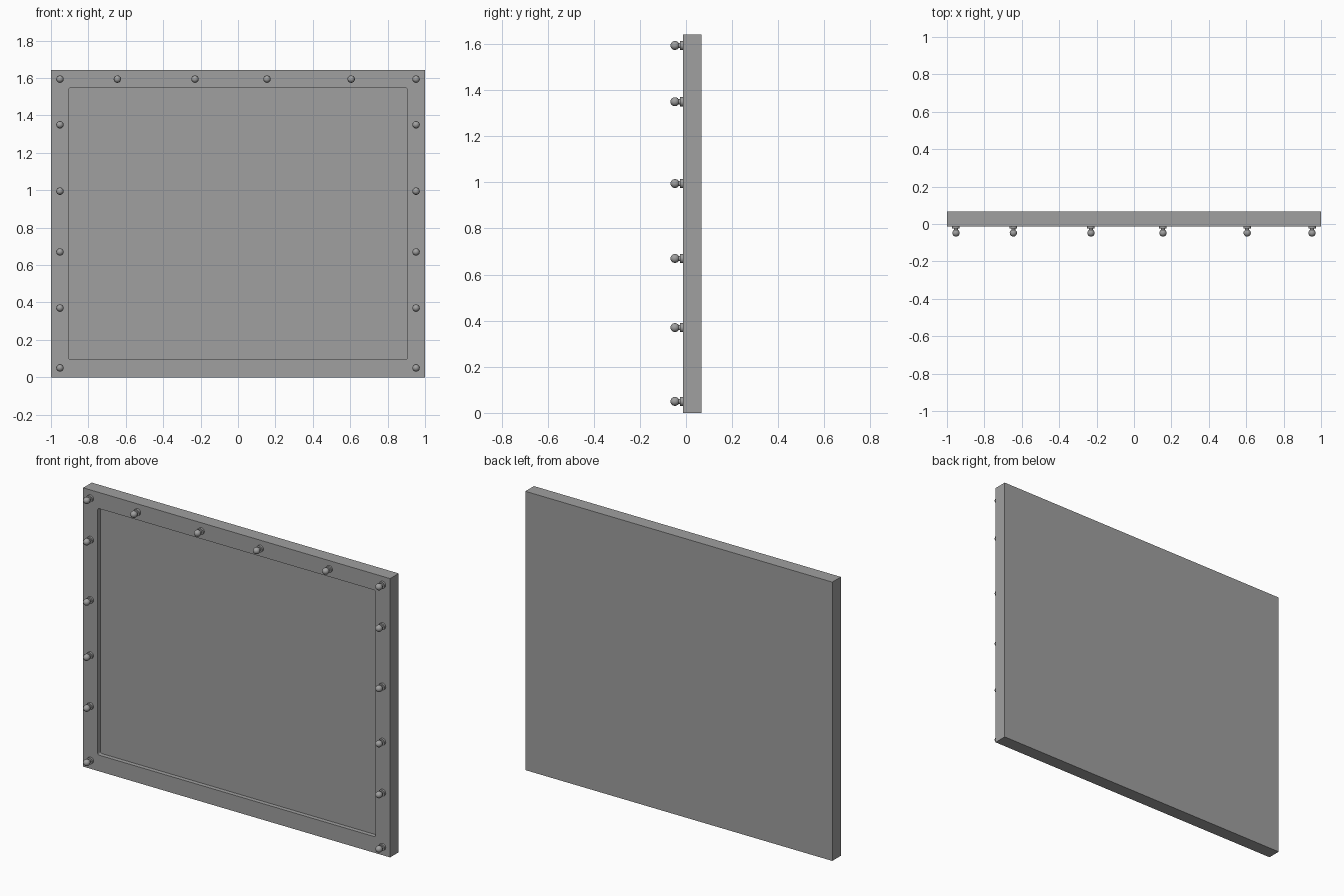
import bpy, bmesh, math
from mathutils import Matrix, Vector

if "Cube" in bpy.data.objects:
    bpy.data.objects.remove(bpy.data.objects["Cube"])

# One plain grey for the whole model
grey = bpy.data.materials.new("mid grey")
grey.use_nodes = True
colour = (0.35, 0.35, 0.35, 1)
grey.diffuse_color = colour
grey.node_tree.nodes["Principled BSDF"].inputs["Base Color"].default_value = colour

WIDTH, HEIGHT = 2.0, 1.642
FRONT, BACK = -0.013, 0.067
BORDER, RECESS = 0.095, 0.025


def add_object(name, mesh, location=(0, 0, 0)):
    ob = bpy.data.objects.new(name, mesh)
    ob.location = location
    bpy.context.collection.objects.link(ob)
    return ob


def finish(bm, name):
    bmesh.ops.recalc_face_normals(bm, faces=bm.faces[:])
    mesh = bpy.data.meshes.new(name)
    bm.to_mesh(mesh)
    bm.free()
    mesh.materials.append(grey)
    return mesh


# Board with a sunken front panel
bm = bmesh.new()
bmesh.ops.create_cube(bm, size=1, matrix=Matrix.Translation(
    (0, (FRONT + BACK) / 2, HEIGHT / 2)) @ Matrix.Diagonal((WIDTH, BACK - FRONT, HEIGHT, 1)))
bm.normal_update()
panel = min(bm.faces, key=lambda f: f.calc_center_median().y)
bmesh.ops.inset_region(bm, faces=[panel], thickness=BORDER, use_even_offset=True)
extruded = bmesh.ops.extrude_discrete_faces(bm, faces=[panel])["faces"][0]
bmesh.ops.translate(bm, verts=extruded.verts[:], vec=(0, RECESS, 0))

# Slightly rounded corners of the recess
corners = [e for e in bm.edges
           if abs(e.calc_length() - RECESS) < 0.001]
bmesh.ops.bevel(bm, geom=corners, offset=0.01, segments=3, profile=0.5, affect='EDGES')
add_object("board", finish(bm, "board"))

# Bulb: flange, neck and ball, turned around the y axis
BALL, NECK = 0.0195, 0.011
CENTRE = -0.035
start = math.asin(NECK / BALL)
profile = [(0, 0.002), (0.02, 0.002), (0.02, -0.012), (NECK, -0.012)]
steps = 9
for i in range(steps + 1):
    a = start + (math.pi - start) * i / steps
    profile.append((BALL * math.sin(a), CENTRE + BALL * math.cos(a)))

bm = bmesh.new()
verts = [bm.verts.new((r, y, 0)) for r, y in profile]
edges = [bm.edges.new(pair) for pair in zip(verts, verts[1:])]
bmesh.ops.spin(bm, geom=verts + edges, cent=(0, 0, 0), axis=(0, 1, 0),
               angle=math.tau, steps=16, use_duplicate=False)
bmesh.ops.remove_doubles(bm, verts=bm.verts[:], dist=0.0001)
bulb_mesh = finish(bm, "bulb")

# Bulbs across the top, then down both sides
TOP, SIDE = 1.594, 0.952
spots = [("top_bulb", x, TOP) for x in (-SIDE, -0.645, -0.23, 0.155, 0.605, SIDE)]
for z in (1.35, 0.995, 0.67, 0.37, 0.05):
    spots += [("right_bulb", -SIDE, z), ("left_bulb", SIDE, z)]

bulbs = [add_object(name, bulb_mesh, Vector((x, FRONT, z))) for name, x, z in spots]

# Smooth the balls while keeping the flange edges sharp
bpy.ops.object.select_all(action='DESELECT')
bulbs[0].select_set(True)
bpy.context.view_layer.objects.active = bulbs[0]
bpy.ops.object.shade_smooth_by_angle(angle=math.radians(35))
